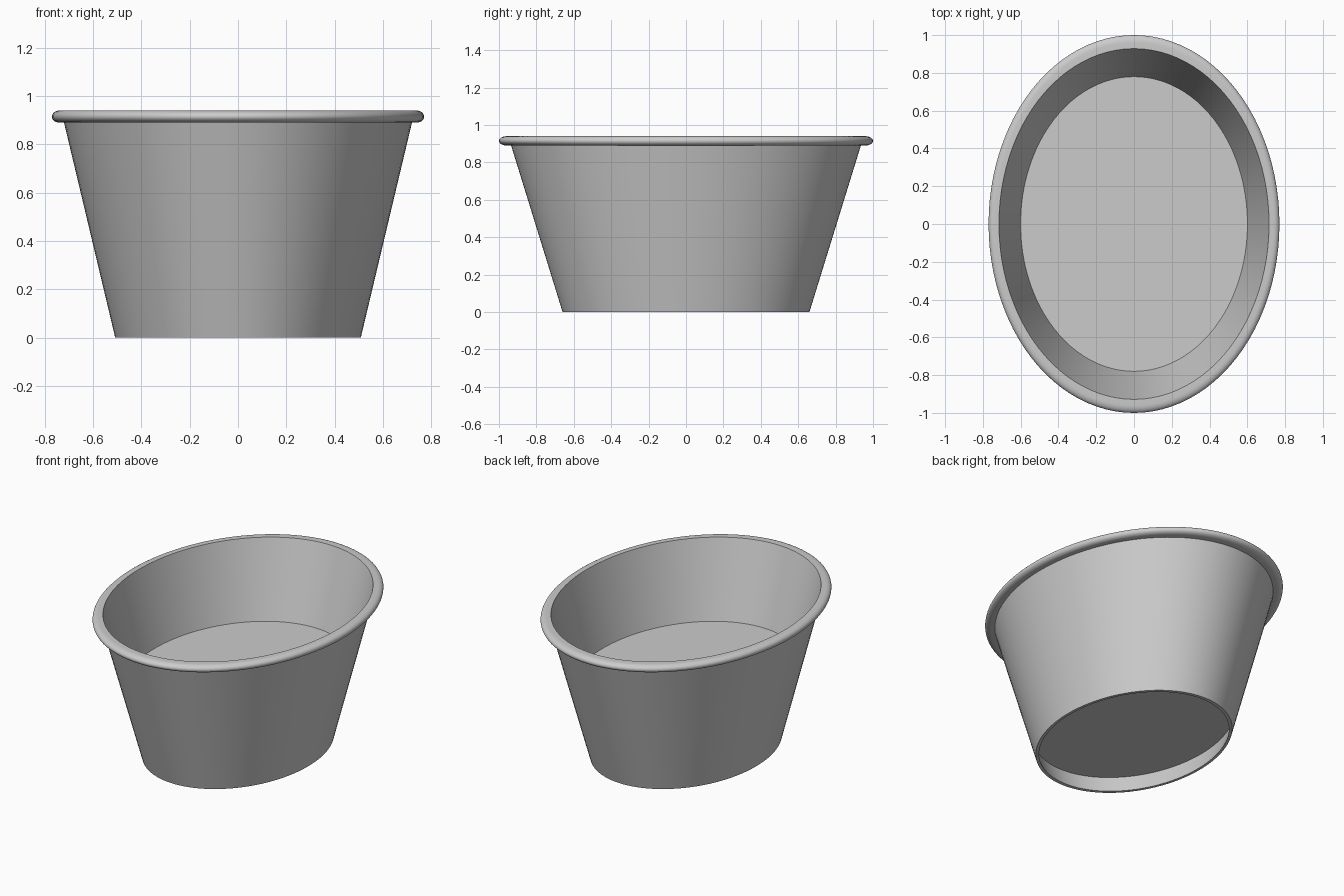
import bpy, bmesh, math

cube = bpy.data.objects.get("Cube")
if cube:
    bpy.data.objects.remove(cube, do_unlink=True)

SEGMENTS = 96
ASPECT = 0.77        # width / length of the oval
BASE_R, FLARE = 0.66, 0.309
WALL = 0.022
TOP, LIP_BOTTOM = 0.94, 0.89

grey = bpy.data.materials.new("plain_grey")
grey.use_nodes = True
COLOUR = (0.6, 0.6, 0.6, 1)
grey.diffuse_color = COLOUR
grey.node_tree.nodes["Principled BSDF"].inputs["Base Color"].default_value = COLOUR


def outer(z):
    return BASE_R + FLARE * z


def inner(z):
    return outer(z) - WALL


def oval_lathe(name, profile, closed=False, cap=None):
    """Sweep (radius, height) points round an oval; cap the first ring or both."""
    bm = bmesh.new()
    rings = []
    for r, z in profile:
        angles = [2 * math.pi * i / SEGMENTS for i in range(SEGMENTS)]
        rings.append([bm.verts.new((ASPECT * r * math.cos(a), r * math.sin(a), z))
                      for a in angles])
    pairs = list(zip(rings, rings[1:]))
    if closed:
        pairs.append((rings[-1], rings[0]))
    for a, b in pairs:
        for i in range(SEGMENTS):
            j = (i + 1) % SEGMENTS
            bm.faces.new((a[i], a[j], b[j], b[i]))
    if cap:
        bm.faces.new(rings[0])
        bm.faces.new(rings[-1])
    bmesh.ops.recalc_face_normals(bm, faces=bm.faces)
    mesh = bpy.data.meshes.new(name)
    bm.to_mesh(mesh)
    bm.free()
    mesh.materials.append(grey)
    obj = bpy.data.objects.new(name, mesh)
    bpy.context.collection.objects.link(obj)
    bpy.ops.object.select_all(action="DESELECT")
    obj.select_set(True)
    bpy.context.view_layer.objects.active = obj
    bpy.ops.object.shade_smooth_by_angle(angle=math.radians(35))
    return obj


# Flared wall with a rolled lip, as one closed shell
mid, half = (TOP + LIP_BOTTOM) / 2, (TOP - LIP_BOTTOM) / 2
roll = [(0.96 + 0.04 * math.cos(t), mid + half * math.sin(t))
        for t in (math.pi / 2 - math.pi * k / 12 for k in range(13))]
wall = [(inner(0), 0), (inner(TOP), TOP)] + roll + [(outer(LIP_BOTTOM), LIP_BOTTOM), (outer(0), 0)]
oval_lathe("tub_wall", wall, closed=True)

# Thick raised floor, recessed above the foot of the wall
FLOOR_LOW, FLOOR_HIGH = 0.11, 0.46
oval_lathe("tub_floor", [(inner(z) + 0.004, z) for z in (FLOOR_LOW, FLOOR_HIGH)], cap=True)
